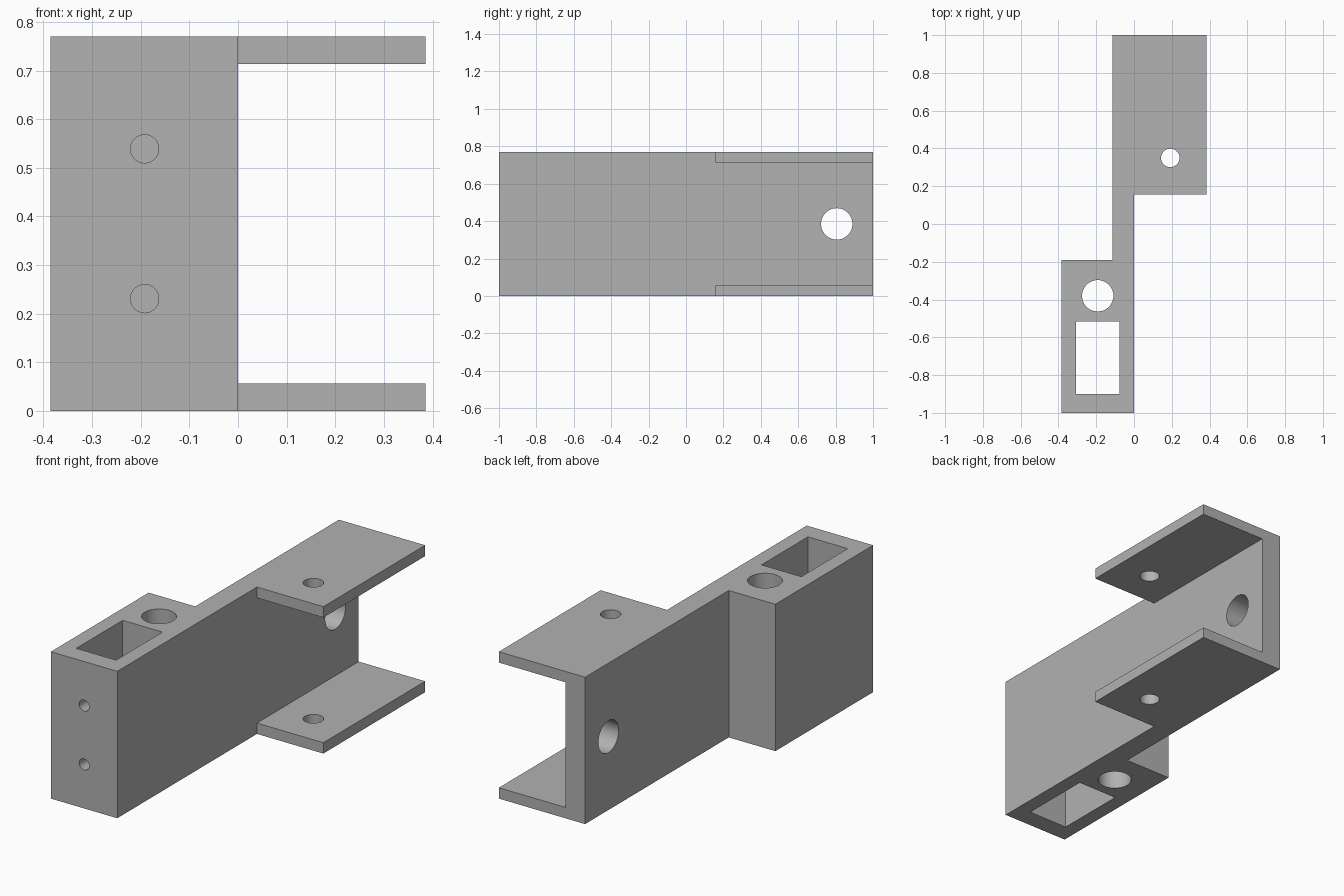
import bpy, bmesh, math
from mathutils import Matrix, Vector

if "Cube" in bpy.data.objects:
    bpy.data.objects.remove(bpy.data.objects["Cube"], do_unlink=True)

HEIGHT = 0.77
MID_Z = HEIGHT / 2
FLANGE = 0.057
BLOCK_X = -0.192

grey = bpy.data.materials.new("plain_grey")
grey.use_nodes = True
colour = (0.445, 0.445, 0.445, 1)
grey.diffuse_color = colour
grey.node_tree.nodes["Principled BSDF"].inputs["Base Color"].default_value = colour


def make_object(name, bm):
    bmesh.ops.recalc_face_normals(bm, faces=bm.faces)
    mesh = bpy.data.meshes.new(name)
    bm.to_mesh(mesh)
    bm.free()
    mesh.materials.append(grey)
    obj = bpy.data.objects.new(name, mesh)
    bpy.context.collection.objects.link(obj)
    return obj


def prism(name, outline, z0, z1):
    bm = bmesh.new()
    face = bm.faces.new([bm.verts.new((x, y, z0)) for x, y in outline])
    top = bmesh.ops.extrude_face_region(bm, geom=[face])["geom"]
    verts = [v for v in top if isinstance(v, bmesh.types.BMVert)]
    bmesh.ops.translate(bm, verts=verts, vec=(0, 0, z1 - z0))
    return make_object(name, bm)


def box(name, x0, x1, y0, y1, z0, z1):
    return prism(name, [(x0, y0), (x1, y0), (x1, y1), (x0, y1)], z0, z1)


def drill(name, centre, radius, length, axis):
    bm = bmesh.new()
    turn = Vector(axis).to_track_quat("Z", "Y").to_matrix().to_4x4()
    bmesh.ops.create_cone(bm, cap_ends=True, segments=48, radius1=radius,
                          radius2=radius, depth=length,
                          matrix=Matrix.Translation(centre) @ turn)
    return make_object(name, bm)


# Stepped plan outline: end block, web plate and flange footprint
outline = [(-0.385, -1), (0, -1), (0, 0.157), (0.385, 0.157),
           (0.385, 1), (-0.115, 1), (-0.115, -0.19), (-0.385, -0.19)]
bracket = prism("bracket_body", outline, 0, HEIGHT)

# Channel between flanges, rectangular pocket, and all bored holes
cutters = [
    box("channel_cutter", 0, 0.6, 0.1, 1.2, FLANGE, HEIGHT - FLANGE),
    box("pocket_cutter", -0.308, -0.077, -0.9, -0.515, -0.1, HEIGHT + 0.1),
    drill("block_bore_cutter", (BLOCK_X, -0.38, MID_Z), 0.083, 1, (0, 0, 1)),
    drill("flange_hole_cutter", (0.192, 0.35, MID_Z), 0.049, 1, (0, 0, 1)),
    drill("web_hole_cutter", (-0.06, 0.806, MID_Z), 0.084, 0.4, (1, 0, 0)),
]
for z in (0.231, 0.539):
    cutters.append(drill("screw_hole_cutter", (BLOCK_X, -1, z), 0.029, 0.4, (0, 1, 0)))

for cutter in cutters:
    mod = bracket.modifiers.new(cutter.name, "BOOLEAN")
    mod.operation = "DIFFERENCE"
    mod.solver = "EXACT"
    mod.object = cutter

# Bake the cuts and discard the cutters
bpy.context.view_layer.update()
graph = bpy.context.evaluated_depsgraph_get()
baked = bpy.data.meshes.new_from_object(bracket.evaluated_get(graph))
bracket.modifiers.clear()
bracket.data = baked
for cutter in cutters:
    bpy.data.objects.remove(cutter, do_unlink=True)

# Smooth bores, crisp edges
bpy.ops.object.select_all(action="DESELECT")
bracket.select_set(True)
bpy.context.view_layer.objects.active = bracket
bpy.ops.object.shade_smooth_by_angle(angle=math.radians(30))
